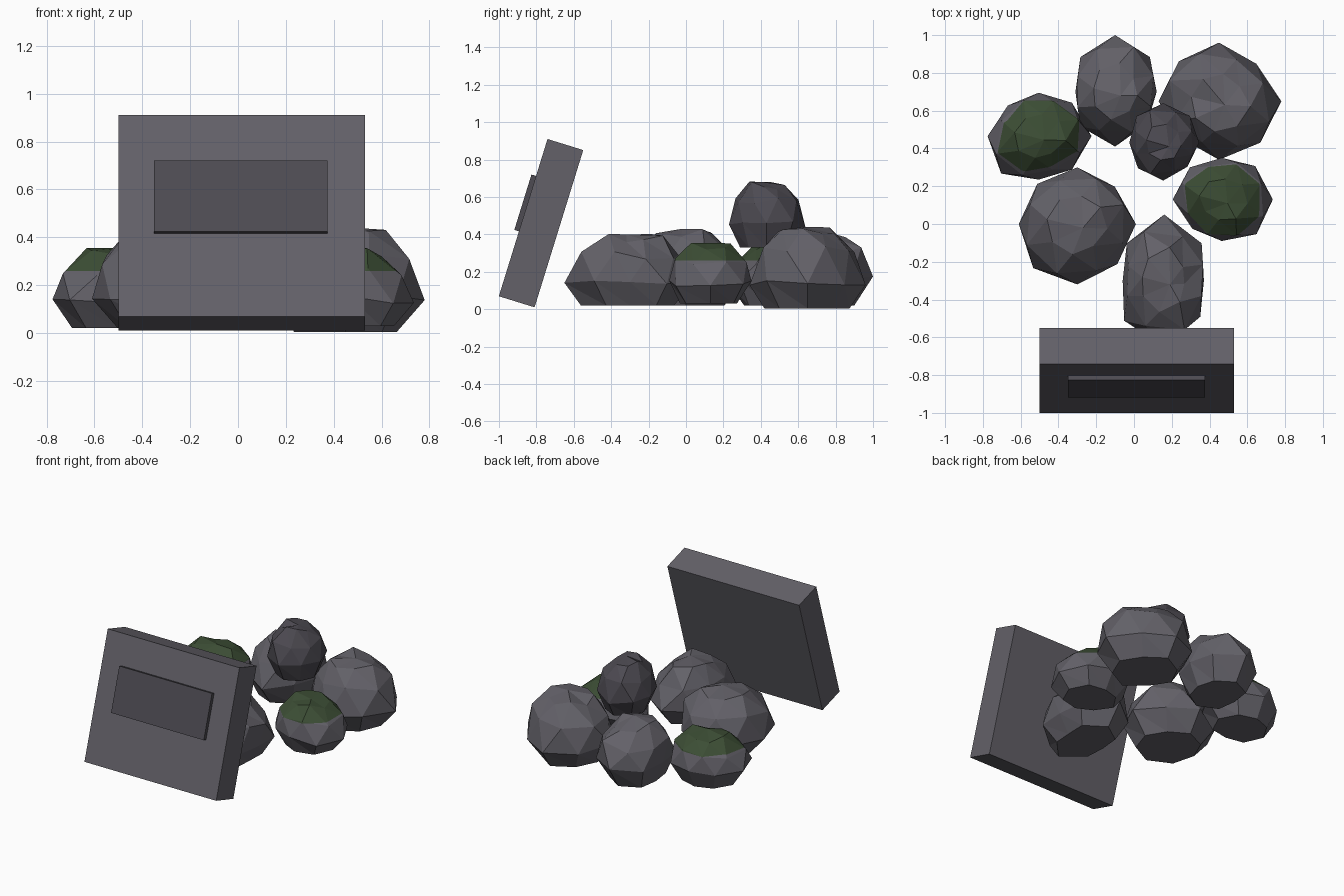
import bpy, bmesh, math, random
from mathutils import Matrix

if "Cube" in bpy.data.objects:
    bpy.data.objects.remove(bpy.data.objects["Cube"])

random.seed(4)


def material(name, rgb):
    m = bpy.data.materials.new(name)
    m.diffuse_color = (*rgb, 1)
    m.use_nodes = True
    m.node_tree.nodes["Principled BSDF"].inputs["Base Color"].default_value = m.diffuse_color
    return m


STONE = material("stone", (0.125, 0.12, 0.14))
DARK = material("dark_stone", (0.075, 0.07, 0.085))
MOSS = material("moss", (0.045, 0.075, 0.035))


def finish(bm, name, mats):
    bmesh.ops.recalc_face_normals(bm, faces=bm.faces)
    me = bpy.data.meshes.new(name)
    bm.to_mesh(me)
    bm.free()
    for m in mats:
        me.materials.append(m)
    ob = bpy.data.objects.new(name, me)
    bpy.context.collection.objects.link(ob)
    return ob


def leaning_box(name, centre, size, mat):
    bm = bmesh.new()
    bmesh.ops.create_cube(bm, size=1, matrix=Matrix.Diagonal((*size, 1)))
    ob = finish(bm, name, [mat])
    ob.location = centre
    ob.rotation_euler.x = -math.radians(17.2)


# Rings of a boulder: height fraction, width factor, twist in segments
RINGS = [(0.0, 0.70, 0.0), (0.34, 1.0, 0.0), (0.70, 0.86, 0.5), (0.95, 0.50, 0.8)]


def rock(name, x, y, z0, z1, radii, mat, mossy=False):
    """Faceted boulder; radii are its plan outline every 45 degrees from +x."""
    bm = bmesh.new()
    n, h = len(radii), z1 - z0
    rings = []
    for k, (f, s, tw) in enumerate(RINGS):
        ring = []
        for i in range(n):
            r = radii[i] * (1 - tw) + radii[(i + 1) % n] * tw
            if k != 1:
                r *= random.uniform(0.92, 1.07)
            a = 2 * math.pi * (i + tw) / n
            dz = 0 if k == 0 else random.uniform(-0.06, 0.06) * h
            ring.append(bm.verts.new((x + r * s * math.cos(a),
                                      y + r * s * math.sin(a),
                                      z0 + f * h + dz)))
        rings.append(ring)
    for lo, hi in zip(rings, rings[1:]):
        for i in range(n):
            j = (i + 1) % n
            bm.faces.new((lo[i], lo[j], hi[i]))
            bm.faces.new((lo[j], hi[j], hi[i]))
    bm.faces.new(rings[0][::-1])
    tip = bm.verts.new((x + 0.03, y - 0.02, z1))
    for i in range(n):
        bm.faces.new((rings[-1][i], rings[-1][(i + 1) % n], tip))
    # moss covers everything above a level line
    if mossy:
        level = 0.26
        bmesh.ops.bisect_plane(bm, geom=bm.verts[:] + bm.edges[:] + bm.faces[:],
                               plane_co=(0, 0, level), plane_no=(0, 0, 1))
        for f in bm.faces:
            f.material_index = int(f.calc_center_median().z > level)
    finish(bm, name, [mat, MOSS] if mossy else [mat])


# Leaning slab with raised panel
leaning_box("slab", (0.015, -0.775, 0.46), (1.03, 0.2, 0.88), STONE)
leaning_box("slab_panel", (0.0125, -0.853, 0.566), (0.725, 0.04, 0.31), DARK)

# Ring of boulders behind the slab
rock("boulder_left", -0.30, 0.0, 0.02, 0.43,
     [.31, .28, .30, .30, .31, .33, .32, .30], STONE)
rock("boulder_front", 0.16, -0.30, 0.02, 0.40,
     [.21, .28, .35, .28, .22, .30, .35, .27], STONE)
rock("boulder_back_right", 0.45, 0.65, 0.005, 0.44,
     [.33, .28, .31, .30, .32, .28, .31, .31], STONE)
rock("boulder_back", -0.10, 0.70, 0.02, 0.43,
     [.22, .26, .30, .26, .21, .26, .29, .24], STONE)
rock("mossy_boulder_right", 0.465, 0.13, 0.03, 0.355,
     [.27, .25, .22, .24, .26, .22, .22, .26], STONE, True)
rock("mossy_boulder_left", -0.505, 0.465, 0.02, 0.355,
     [.28, .25, .23, .23, .27, .28, .23, .25], STONE, True)
# Small dark rock resting on top
rock("top_rock", 0.155, 0.43, 0.33, 0.68,
     [.19, .20, .21, .20, .18, .19, .20, .18], DARK)
